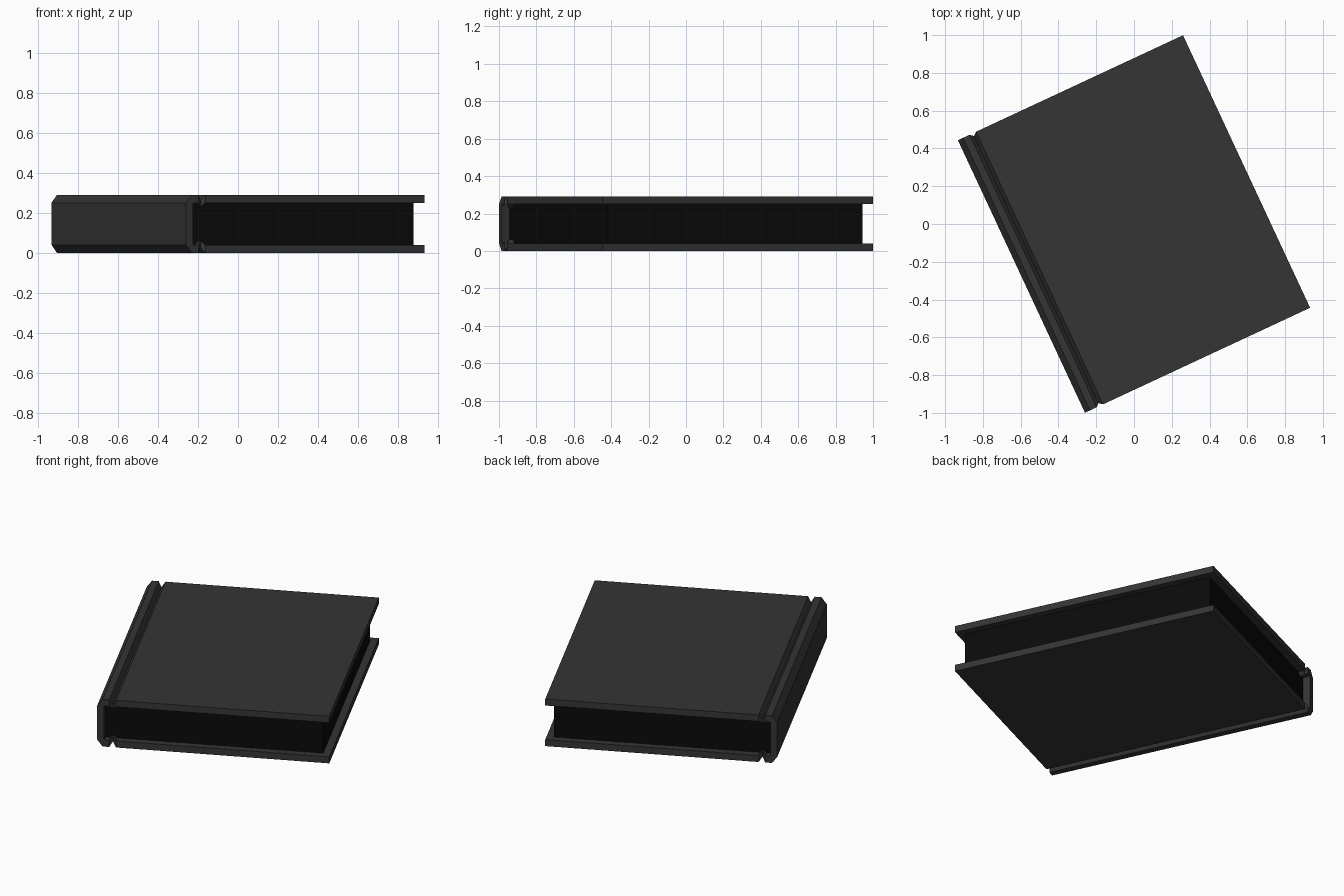
import bpy, bmesh, math

if "Cube" in bpy.data.objects:
    bpy.data.objects.remove(bpy.data.objects["Cube"])

HALF_LEN, WIDTH, HEIGHT = 0.796, 1.315, 0.29
TURN = math.radians(25)


def colour(name, v):
    m = bpy.data.materials.new(name)
    m.diffuse_color = (v, v, v, 1)
    m.use_nodes = True
    m.node_tree.nodes["Principled BSDF"].inputs["Base Color"].default_value = m.diffuse_color
    return m


def finish(bm, name, mat):
    bmesh.ops.recalc_face_normals(bm, faces=bm.faces)
    me = bpy.data.meshes.new(name)
    bm.to_mesh(me)
    bm.free()
    me.materials.append(mat)
    ob = bpy.data.objects.new(name, me)
    ob.rotation_euler.z = TURN
    bpy.context.collection.objects.link(ob)
    return ob


# Cover: one folded strip; (outer u, outer z, inner u, inner z, end inset)
upper = [
    (0.0, 0.25, 0.038, 0.245, 0),
    (0.03, 0.29, 0.042, 0.25, 0),
    (0.068, 0.29, 0.068, 0.25, 0),
    (0.086, 0.262, 0.086, 0.23, 0.016),
    (0.106, 0.29, 0.106, 0.25, 0),
    (WIDTH, 0.29, WIDTH, 0.25, 0),
]
lower = [(a, HEIGHT - b, c, HEIGHT - d, e) for a, b, c, d, e in reversed(upper)]

bm = bmesh.new()
rings = []
for ou, oz, iu, iz, inset in lower + upper:
    v = HALF_LEN - inset
    rings.append([bm.verts.new((u - WIDTH / 2, y, z)) for u, y, z in
                  ((ou, -v, oz), (ou, v, oz), (iu, v, iz), (iu, -v, iz))])
for a, b in zip(rings, rings[1:]):
    for i in range(4):
        j = (i + 1) % 4
        bm.faces.new((a[i], a[j], b[j], b[i]))
bm.faces.new(rings[0])
bm.faces.new(rings[-1])
finish(bm, "book_cover", colour("cover_grey", 0.035))

# Page block, set back from the cover on three sides
bm = bmesh.new()
bmesh.ops.create_cube(bm, size=1)
u0, u1 = 0.04 - WIDTH / 2, WIDTH / 2 - 0.042
for v in bm.verts:
    v.co = (u1 if v.co.x > 0 else u0,
            math.copysign(HALF_LEN - 0.042, v.co.y),
            0.25 if v.co.z > 0 else 0.04)
finish(bm, "page_block", colour("page_black", 0.003))
